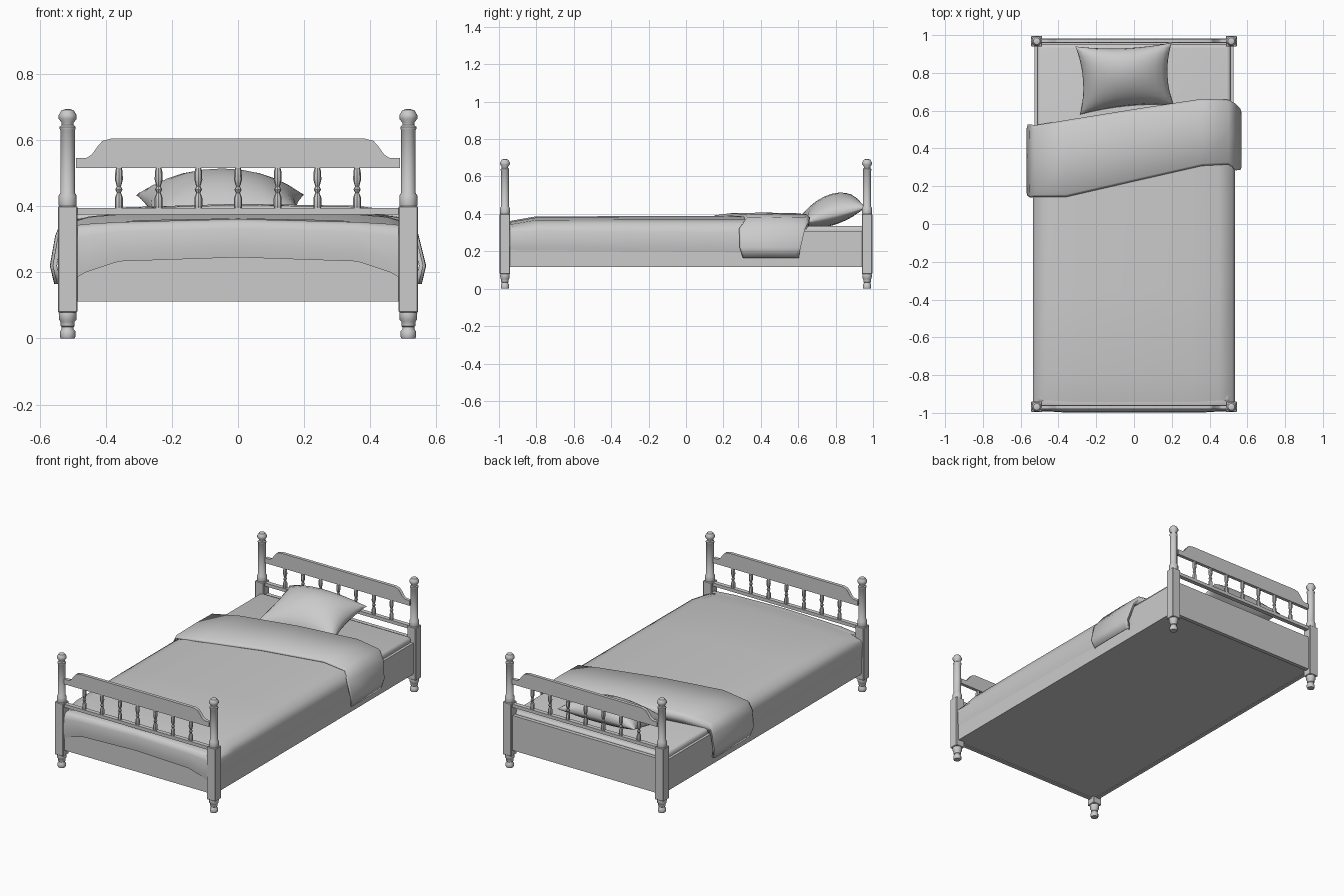
import bpy, bmesh, math
from mathutils import Matrix

if "Cube" in bpy.data.objects:
    bpy.data.objects.remove(bpy.data.objects["Cube"])


def finish(name, bm, angle=40):
    bmesh.ops.recalc_face_normals(bm, faces=bm.faces)
    me = bpy.data.meshes.new(name)
    bm.to_mesh(me)
    bm.free()
    ob = bpy.data.objects.new(name, me)
    bpy.context.collection.objects.link(ob)
    me.shade_smooth()
    me.set_sharp_from_angle(angle=math.radians(angle))
    return ob


def box(name, x0, x1, y0, y1, z0, z1, bevel=0.0, segs=1):
    bm = bmesh.new()
    m = Matrix.Translation(((x0 + x1) / 2, (y0 + y1) / 2, (z0 + z1) / 2)) @ \
        Matrix.Diagonal((x1 - x0, y1 - y0, z1 - z0, 1))
    bmesh.ops.create_cube(bm, size=1, matrix=m)
    if bevel:
        bmesh.ops.bevel(bm, geom=bm.edges[:], offset=bevel, segments=segs,
                        profile=0.5, affect='EDGES')
    return finish(name, bm, 30)


def lathe(name, x, y, profile, sides):
    """Turned part from (radius, z) pairs."""
    bm = bmesh.new()
    rings = [[bm.verts.new((x + r * math.cos(2 * math.pi * i / sides),
                            y + r * math.sin(2 * math.pi * i / sides), z))
              for i in range(sides)] for r, z in profile]
    for a, b in zip(rings, rings[1:]):
        for i in range(sides):
            j = (i + 1) % sides
            bm.faces.new((a[i], a[j], b[j], b[i]))
    bm.faces.new(rings[0])
    bm.faces.new(rings[-1])
    return finish(name, bm)


def sheet(name, rows, thickness=0.0):
    """Cloth surface from rows of points."""
    bm = bmesh.new()
    vs = [[bm.verts.new(p) for p in row] for row in rows]
    for a, b in zip(vs, vs[1:]):
        for i in range(len(a) - 1):
            bm.faces.new((a[i], a[i + 1], b[i + 1], b[i]))
    ob = finish(name, bm, 60)
    if thickness:
        mod = ob.modifiers.new("thickness", 'SOLIDIFY')
        mod.thickness = thickness
        mod.offset = 0
    return ob


# Posts: square block with turned foot and turned top
PX, PY = 0.515, 0.968
foot = [(.021, 0), (.023, .004), (.023, .022), (.018, .028), (.018, .034), (.021, .037),
        (.021, .05), (.026, .056), (.027, .075), (.024, .085)]
top = [(.025, .395), (.027, .402), (.027, .432), (.022, .44), (.022, .63), (.024, .633),
       (.024, .64), (.018, .645), (.018, .652), (.027, .664), (.027, .676), (.018, .69),
       (.008, .693)]
for sx, side in ((-1, "left"), (1, "right")):
    for sy, end in ((-1, "foot"), (1, "head")):
        x, y = sx * PX, sy * PY
        tag = f"{end}_{side}"
        box("post_block_" + tag, x - .029, x + .029, y - .028, y + .028, .078, .4, .003)
        lathe("post_foot_" + tag, x, y, foot, 10)
        lathe("post_top_" + tag, x, y, top, 10)
    # Side rails
    box("side_rail_" + side, min(sx * .505, sx * .528), max(sx * .505, sx * .528),
        -.95, .95, .115, .305)

# Head and foot boards
half = [(.49, .515), (.49, .546), (.458, .546), (.442, .556), (.425, .58), (.41, .597), (.385, .604)]
outline = half + [(-x, z) for x, z in reversed(half)]
spindle = [(.011, .39), (.012, .40), (.012, .425), (.008, .436), (.006, .44), (.011, .45),
           (.006, .46), (.008, .465), (.012, .48), (.011, .505), (.008, .517)]
for sy, end in ((-1, "foot"), (1, "head")):
    y = sy * .97
    bm = bmesh.new()
    f = bm.faces.new([bm.verts.new((px, y - .01, pz)) for px, pz in outline])
    ext = bmesh.ops.extrude_face_region(bm, geom=[f])
    bmesh.ops.translate(bm, vec=(0, .02, 0),
                        verts=[v for v in ext["geom"] if isinstance(v, bmesh.types.BMVert)])
    # extrusion keeps the first face as the other cap
    if not f.is_valid:
        bmesh.ops.holes_fill(bm, edges=bm.edges)
    finish(end + "_crest_board", bm, 30)
    box(end + "_spindle_rail", -.49, .49, y - .013, y + .013, .375, .395)
    box(end + "_lower_panel", -.49, .49, y - .012, y + .012, .112, .325)
    for i in range(-3, 4):
        lathe(f"{end}_spindle_{i + 4}", i * .12, y, spindle, 8)

# Base and mattress
box("base_board", -.51, .51, -.96, .96, .118, .13)
box("mattress", -.512, .512, -.945, .952, .2, .336, .02, 3)

# Blanket with side drops
bh = [(.522, .172), (.534, .22), (.535, .30), (.52, .348), (.45, .369), (.3, .382)]
cols = [(-x, z) for x, z in bh] + [(0, .388)] + [(x, z) for x, z in reversed(bh)]
rows = []
for t, dz in ((0, -.026), (.09, -.002), (.4, 0), (.7, 0), (1, 0)):
    rows.append([(x, -.942 + t * (1.5 + .11 * x), z + (dz if z > .33 else .01 - .015 * t))
                 for x, z in cols])
sheet("blanket", rows)

# Blanket end hanging over the foot panel
drop = [(-.486, .343, .185), (-.46, .346, .2), (-.36, .352, .233), (0, .361, .245),
        (.36, .352, .233), (.46, .346, .2), (.486, .343, .185)]
path = [(-.94, 0), (-.972, 0), (-.988, .08), (-.995, .25), (-.998, .7), (-.993, 1), (-.983, 1)]
sheet("blanket_foot_drop",
      [[(x, y + (.006 if abs(x) > .4 else 0), a + (b - a) * t) for x, a, b in drop]
       for y, t in path])

# Turned-back fold: x, z, front y, back y
fold = [(-.552, .165, .17, .515), (-.565, .22, .15, .525), (-.549, .31, .14, .525),
        (-.525, .368, .145, .52), (-.36, .39, .145, .547), (0, .401, .228, .605),
        (.36, .395, .31, .66), (.5, .377, .317, .655), (.54, .32, .285, .635),
        (.565, .22, .288, .61), (.552, .165, .305, .6)]
rows = []
for t, dz in ((0, -.012), (.03, 0), (.5, .003), (.95, 0), (1, -.015), (.985, -.06)):
    rows.append([(x * (1 if z > .33 else 1 + dz * .5), a + (b - a) * t,
                  z + (dz if z > .33 else 0)) for x, z, a, b in fold])
sheet("blanket_fold", rows, .006)

# Pillow: two domed sides sharing a pinched outline
N = 12
bm = bmesh.new()
for height in (.115, -.055):
    grid = []
    for j in range(N + 1):
        row = []
        for i in range(N + 1):
            u = math.sin((i / N - .5) * math.pi)
            v = math.sin((j / N - .5) * math.pi)
            s, t = (u + 1) / 2, (v + 1) / 2
            x = (1 - t) * (-.285 + .495 * s) + t * (-.31 + .51 * s)
            y = (1 - s) * (.58 + .36 * t) + s * (.63 + .33 * t)
            x -= .028 * u * (1 - v * v)
            y -= .02 * v * (1 - u * u)
            h = max(0, (1 - u * u) * (1 - v * v)) ** .5
            row.append(bm.verts.new((x, y, .392 + .042 * v + height * h)))
        grid.append(row)
    for a, b in zip(grid, grid[1:]):
        for i in range(N):
            bm.faces.new((a[i], a[i + 1], b[i + 1], b[i]))
bmesh.ops.remove_doubles(bm, verts=bm.verts, dist=.0005)
finish("pillow", bm, 70)
